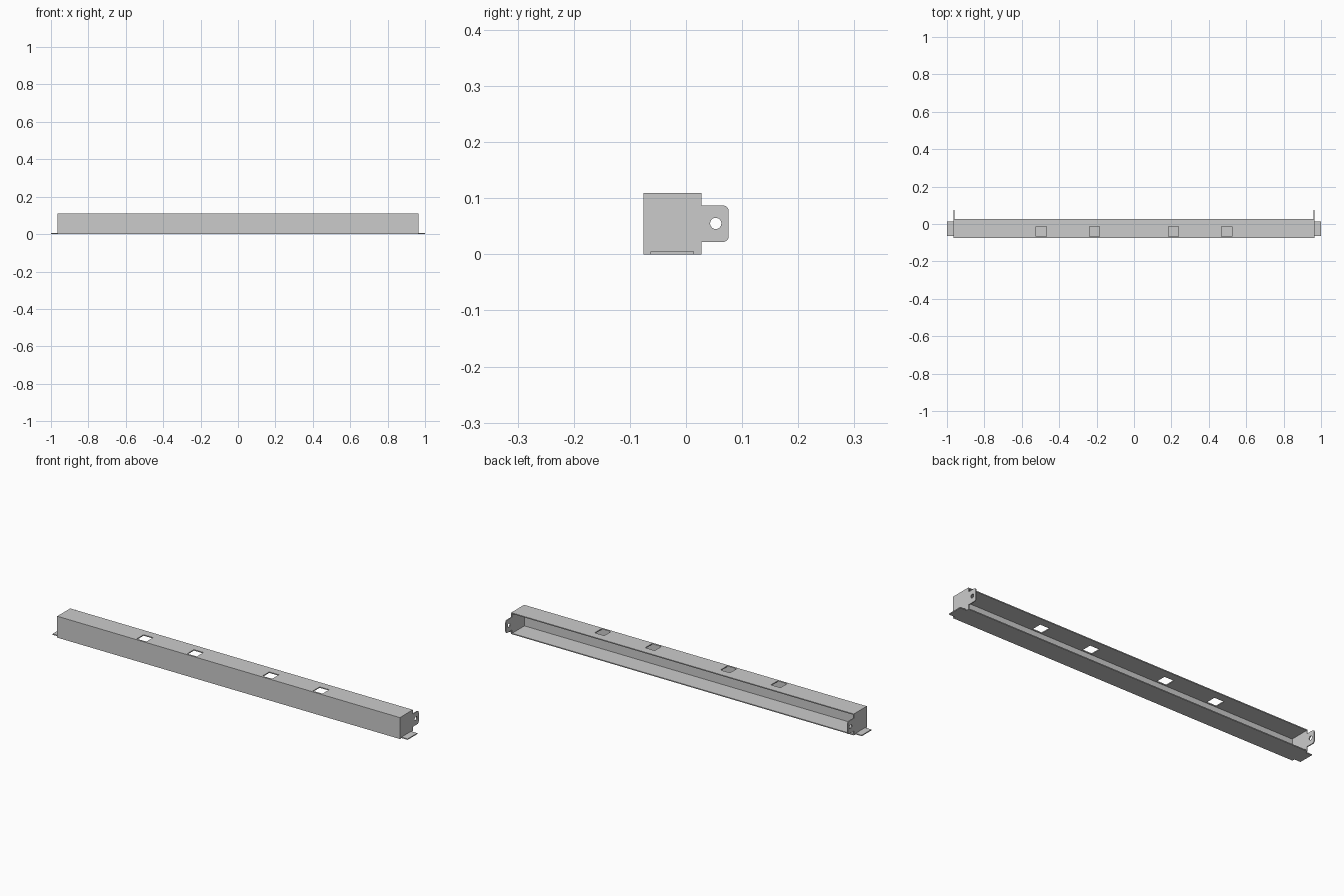
import bpy, bmesh, math
from mathutils import Matrix

if "Cube" in bpy.data.objects:
    bpy.data.objects.remove(bpy.data.objects["Cube"])

T = 0.005                      # sheet thickness
L = 0.965                      # half length of the channel
Y0, Y1, H = -0.076, 0.028, 0.109


def rect(x0, x1, y0, y1):
    return [(x0, y0), (x1, y0), (x1, y1), (x0, y1)]


def arc(cx, cy, r, a0, a1, n):
    return [(cx + r * math.cos(math.radians(a0 + (a1 - a0) * i / n)),
             cy + r * math.sin(math.radians(a0 + (a1 - a0) * i / n))) for i in range(n + 1)]


def sheet(name, loops, matrix):
    """Flat plate from an outline plus hole loops, thickness centred on the plane."""
    cu = bpy.data.curves.new(name, 'CURVE')
    cu.dimensions, cu.fill_mode, cu.extrude = '2D', 'BOTH', T / 2
    for pts in loops:
        sp = cu.splines.new('POLY')
        sp.points.add(len(pts) - 1)
        for p, (x, y) in zip(sp.points, pts):
            p.co = (x, y, 0, 1)
        sp.use_cyclic_u = True
    tmp = bpy.data.objects.new(name + "_outline", cu)
    bpy.context.collection.objects.link(tmp)
    dg = bpy.context.evaluated_depsgraph_get()
    me = bpy.data.meshes.new_from_object(tmp.evaluated_get(dg))
    bpy.data.objects.remove(tmp)
    bm = bmesh.new()
    bm.from_mesh(me)
    bmesh.ops.remove_doubles(bm, verts=bm.verts, dist=1e-5)
    bmesh.ops.recalc_face_normals(bm, faces=bm.faces)
    for f in bm.faces:
        f.smooth = False
    bm.transform(matrix)
    bm.to_mesh(me)
    bm.free()
    me.name = name
    ob = bpy.data.objects.new(name, me)
    bpy.context.collection.objects.link(ob)
    return ob


# top panel with four square cut-outs
h = 0.027
holes = [rect(x - h, x + h, -0.04 - h, -0.04 + h) for x in (-0.496, -0.212, 0.212, 0.496)]
sheet("top_panel", [rect(-L, L, Y0, Y1)] + holes, Matrix.Translation((0, 0, H - T / 2)))

# bottom panel with a mounting tab at each end
a, b = -0.063, 0.014
bottom = [(-L, Y0), (L, Y0), (L, a), (1, a), (1, b), (L, b), (L, Y1),
          (-L, Y1), (-L, b), (-1, b), (-1, a), (-L, a)]
sheet("bottom_panel", [bottom], Matrix.Translation((0, 0, T / 2)))

# front wall
sheet("front_wall", [rect(-L, L, T, H - T)],
      Matrix.Translation((0, Y0 + T / 2, 0)) @ Matrix.Rotation(math.pi / 2, 4, 'X'))

# end plates, each with a rounded, drilled ear at the back
r = 0.01
ear = (arc(0.076 - r, 0.022 + r, r, -90, 0, 6) + arc(0.076 - r, 0.087 - r, r, 0, 90, 6))
outline = ([(Y0 + T, T), (Y1, T), (Y1, 0.022)] + ear +
           [(Y1, 0.087), (Y1, H - T), (Y0 + T, H - T)])
bolt_hole = arc(0.053, 0.055, 0.01, 0, 360, 24)[:-1]
upright = Matrix(((0, 0, 1, 0), (1, 0, 0, 0), (0, 1, 0, 0), (0, 0, 0, 1)))
for side, s in (("left", -1), ("right", 1)):
    sheet("end_plate_" + side, [outline, bolt_hole],
          Matrix.Translation((s * (L - T / 2), 0, 0)) @ upright)
